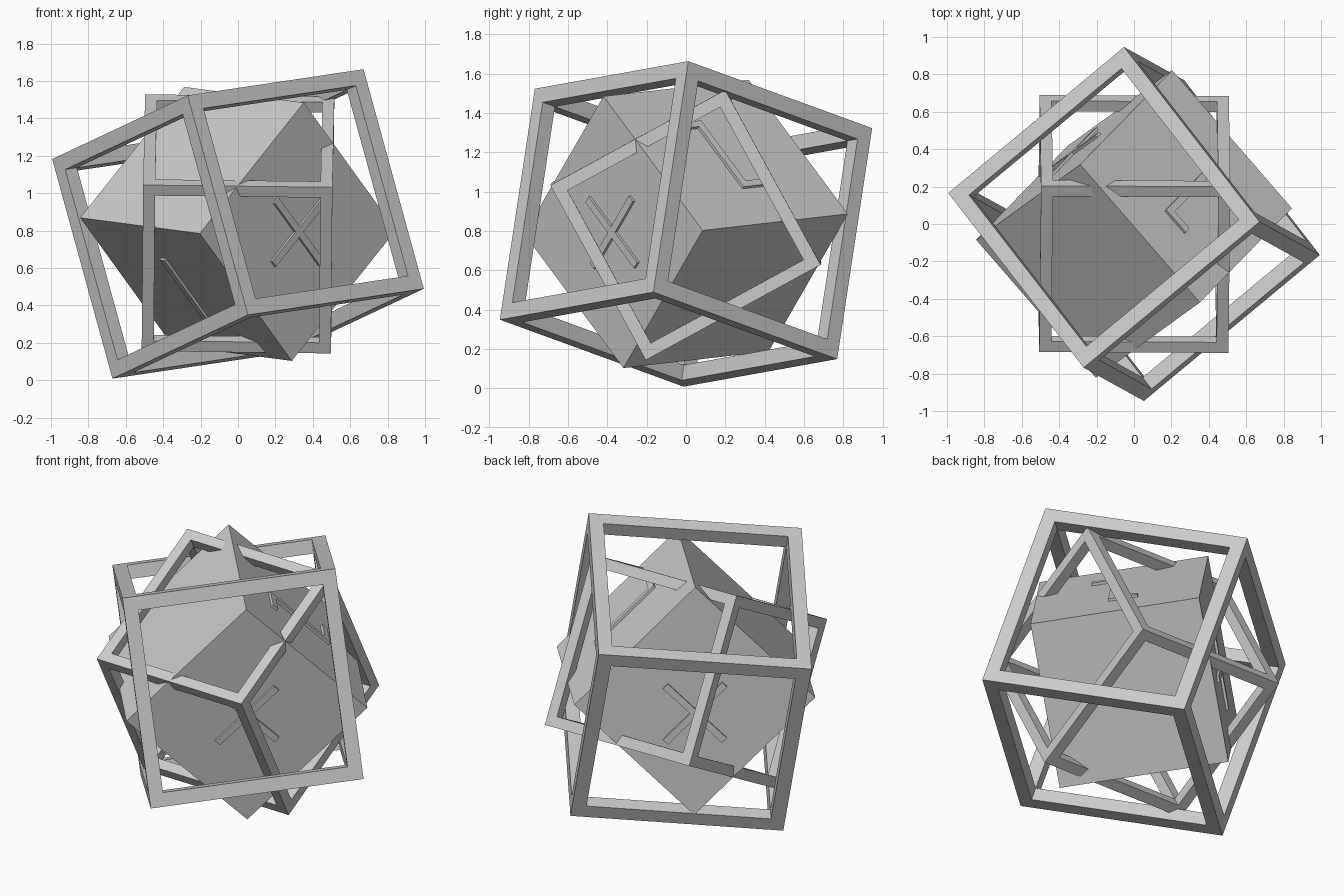
import bpy, bmesh
from mathutils import Vector, Matrix

if "Cube" in bpy.data.objects:
    bpy.data.objects.remove(bpy.data.objects["Cube"])

CENTRE = Vector((0, 0, 0.836))


def orient(x, y):
    """Rotation about the shared centre from approximate x and y axes."""
    x = Vector(x).normalized()
    y = Vector(y)
    y = (y - x * y.dot(x)).normalized()
    z = x.cross(y)
    rot = Matrix((x, y, z)).transposed().to_4x4()
    return Matrix.Translation(CENTRE) @ rot


def make(name, boxes, matrix):
    """One object from axis aligned boxes given as (centre, size)."""
    bm = bmesh.new()
    for c, s in boxes:
        bmesh.ops.create_cube(bm, size=1, matrix=Matrix.Translation(c) @ Matrix.Diagonal((*s, 1)))
    me = bpy.data.meshes.new(name)
    bm.to_mesh(me)
    bm.free()
    ob = bpy.data.objects.new(name, me)
    bpy.context.collection.objects.link(ob)
    ob.matrix_world = matrix
    return ob


def frame(name, side, bar, matrix):
    """Open cube of twelve square bars and no overlapping corners."""
    boxes = []
    h = (side - bar) / 2
    for axis in range(3):
        for a in (-h, h):
            for b in (-h, h):
                c = [a, b]
                c.insert(axis, 0)
                s = [bar, bar]
                s.insert(axis, side - 2 * bar)
                boxes.append((Vector(c), s))
    for x in (-h, h):
        for y in (-h, h):
            for z in (-h, h):
                boxes.append((Vector((x, y, z)), (bar, bar, bar)))
    ob = make(name, boxes, matrix)
    # weld corners and drop the hidden inner faces
    bm = bmesh.new()
    bm.from_mesh(ob.data)
    bmesh.ops.remove_doubles(bm, verts=bm.verts, dist=1e-4)
    inner = [f for f in bm.faces if all(len(e.link_faces) > 2 for e in f.edges)]
    bm.to_mesh(ob.data)
    bm.free()
    return ob


# two open frames, one inside the other
frame("outer_frame", 1.23, 0.082, orient((0.94, 0.78, 0.14), (-0.72, 0.94, -0.34)))
frame("inner_frame", 1.012, 0.064, orient((1, -0.005, -0.012), (0.01, 0.88, 0.48)))

# solid core
S = 0.98
H = S / 2
core = orient((0.647, -0.746, -0.085), (0.49, 0.513, -0.685))
make("solid_core", [(Vector((0, 0, 0)), (S, S, S))], core)

# thin raised strips on four core faces
W, D = 0.04, 0.03
L = 0.48
make("front_strips", [
    (Vector((H, 0, 0)), (D, L, W)),
    (Vector((H, 0, 0)), (D, W, L))], core)
make("back_strips", [
    (Vector((-H, 0.05, -0.05)), (D, L, W)),
    (Vector((-H, 0.05, -0.05)), (D, W, L))], core)
make("upper_strips", [
    (Vector((0.03, 0, H)), (W, L, D)),
    (Vector((0.09, -0.22, H)), (0.16, W, D)),
    (Vector((-0.04, 0.22, H)), (0.16, W, D))], core)
make("lower_strip", [(Vector((0, 0, -H)), (W, L, D))], core)
